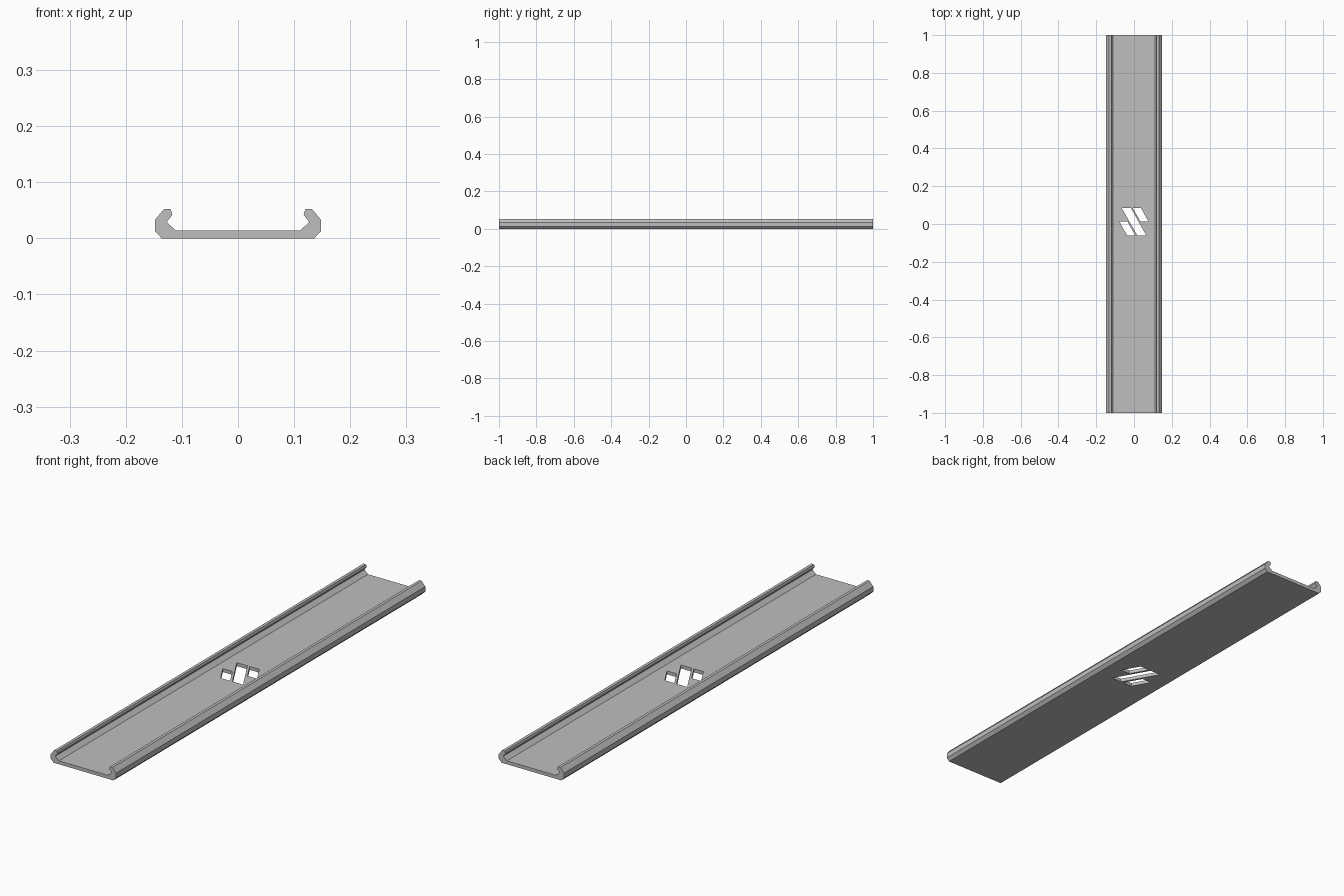
import bpy
import bmesh
from mathutils import Vector

if "Cube" in bpy.data.objects:
    bpy.data.objects.remove(bpy.data.objects["Cube"], do_unlink=True)

grey = bpy.data.materials.new("plain grey")
grey.use_nodes = True
colour = (0.52, 0.52, 0.52, 1)
grey.diffuse_color = colour
grey.node_tree.nodes["Principled BSDF"].inputs["Base Color"].default_value = colour


def prisms(name, outlines, along):
    """Extrude each closed outline by a vector, all in one object."""
    bm = bmesh.new()
    for outline in outlines:
        face = bm.faces.new([bm.verts.new(p) for p in outline])
        new = bmesh.ops.extrude_face_region(bm, geom=[face])["geom"]
        verts = [v for v in new if isinstance(v, bmesh.types.BMVert)]
        bmesh.ops.translate(bm, verts=verts, vec=Vector(along))
    bmesh.ops.recalc_face_normals(bm, faces=bm.faces)
    mesh = bpy.data.meshes.new(name)
    bm.to_mesh(mesh)
    bm.free()
    mesh.materials.append(grey)
    obj = bpy.data.objects.new(name, mesh)
    bpy.context.collection.objects.link(obj)
    return obj


# Channel rail: half section from bottom edge round the hooked lip to the floor
half = [(0.136, 0), (0.148, 0.013), (0.148, 0.033), (0.132, 0.052),
        (0.12, 0.052), (0.117, 0.042), (0.127, 0.029), (0.111, 0.014)]
section = half + [(-x, z) for x, z in reversed(half)]
rail = prisms("channel_rail", [[(x, -1, z) for x, z in section]], (0, 2, 0))

# Three slanted slots through the floor: one long, two half length
LOW, MID, HIGH = -0.06, 0.0125, 0.085
SLANT = 0.565


def slot(centre, width, y0, y1):
    def edge(y, side):
        return (centre - SLANT * (y - MID) + side * width / 2, y, -0.1)
    return [edge(y0, -1), edge(y0, 1), edge(y1, 1), edge(y1, -1)]


cutter = prisms("slot_cutter", [
    slot(0, 0.048, LOW, HIGH),
    slot(0.056, 0.043, MID, HIGH),
    slot(-0.056, 0.043, LOW, MID),
], (0, 0, 0.2))
cutter.hide_render = True

cut = rail.modifiers.new("slots", "BOOLEAN")
cut.operation = "DIFFERENCE"
cut.solver = "EXACT"
cut.object = cutter
bpy.context.view_layer.objects.active = rail
rail.select_set(True)
bpy.ops.object.modifier_apply(modifier=cut.name)
bpy.data.objects.remove(cutter, do_unlink=True)
